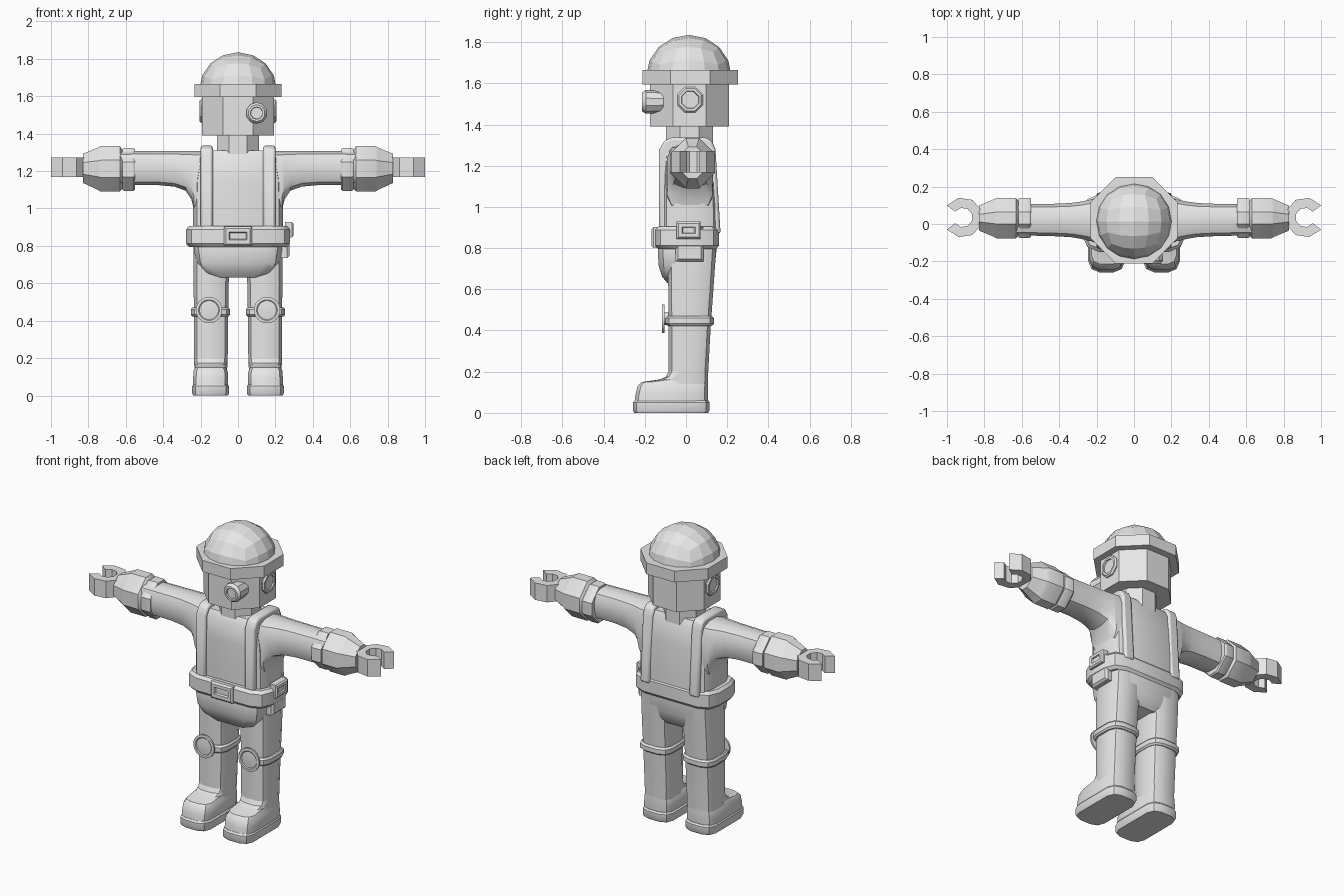
import bpy, bmesh, math
from mathutils import Vector

GREY = bpy.data.materials.new("plain grey")
GREY.diffuse_color = (0.8, 0.8, 0.8, 1)


def finish(name, bm, bevel=0, angle=32):
    bmesh.ops.recalc_face_normals(bm, faces=bm.faces[:])
    me = bpy.data.meshes.new(name)
    bm.to_mesh(me)
    bm.free()
    me.materials.append(GREY)
    ob = bpy.data.objects.new(name, me)
    bpy.context.collection.objects.link(ob)
    if bevel:
        m = ob.modifiers.new("soft edges", 'BEVEL')
        m.width, m.segments, m.limit_method = bevel, 2, 'ANGLE'
    bpy.ops.object.select_all(action='DESELECT')
    ob.select_set(True)
    bpy.context.view_layer.objects.active = ob
    bpy.ops.object.shade_smooth_by_angle(angle=math.radians(angle))
    return ob


def place(axis, t, a, b, s=1):
    """Point at height t on an axis, with a and b on the other two."""
    p = {'x': (t, a, b), 'y': (a, t, b), 'z': (a, b, t)}[axis]
    return (p[0] * s, p[1], p[2])


def skin(name, rings, **kw):
    bm = bmesh.new()
    vs = [[bm.verts.new(p) for p in r] for r in rings]
    n = len(vs[0])
    for lo, hi in zip(vs, vs[1:]):
        for i in range(n):
            j = (i + 1) % n
            bm.faces.new((lo[i], lo[j], hi[j], hi[i]))
    bm.faces.new(vs[0][::-1])
    bm.faces.new(vs[-1])
    return finish(name, bm, **kw)


def loft(name, axis, rows, c=0.5, k=2, s=1, **kw):
    """Rounded rectangles (t, a0, a1, b0, b1) joined along an axis."""
    rings = []
    for t, a0, a1, b0, b1 in rows:
        r = c * min(a1 - a0, b1 - b0) / 2
        ring = []
        for q, (a, b) in enumerate(((a1 - r, b1 - r), (a0 + r, b1 - r),
                                    (a0 + r, b0 + r), (a1 - r, b0 + r))):
            for i in range(k + 1 if c else 1):
                w = math.pi / 2 * (q + i / k)
                ring.append(place(axis, t, a + r * math.cos(w), b + r * math.sin(w), s))
        rings.append(ring)
    return skin(name, rings, **kw)


def turned(name, axis, rows, a, b, n=8, s=1, **kw):
    """Regular polygons (t, flat radius) joined along an axis."""
    rings = []
    for t, r in rows:
        r /= math.cos(math.pi / n)
        rings.append([place(axis, t, a + r * math.cos(w), b + r * math.sin(w), s)
                      for w in (2 * math.pi * (i + .5) / n for i in range(n))])
    return skin(name, rings, **kw)


# Helmet dome: rounded cube grid cut flat at the brim
bm = bmesh.new()
bmesh.ops.create_cube(bm, size=2)
bmesh.ops.subdivide_edges(bm, edges=bm.edges[:], cuts=3, use_grid_fill=True)
for v in bm.verts:
    d = Vector([math.tan(c * math.pi / 4) for c in v.co]).normalized()
    v.co = (d.x * .207, .014 + d.y * .207, 1.635 + d.z * .2)
bmesh.ops.bisect_plane(bm, geom=bm.verts[:] + bm.edges[:] + bm.faces[:],
                       plane_co=(0, 0, 1.64), plane_no=(0, 0, 1), clear_inner=True)
finish("helmet_dome", bm, angle=5)

# Head
turned("helmet_brim", 'z', [(1.595, .232), (1.665, .232)], 0, .02)
turned("head", 'z', [(1.39, .192), (1.62, .192)], 0, .017)
turned("neck", 'z', [(1.27, .113), (1.4, .113)], 0, .017)
turned("eyepiece", 'y', [(-.11, .05), (-.195, .055), (-.213, .043),
                         (-.213, .032), (-.203, .03)], .1, 1.51, n=10)
for s, side in ((1, "right"), (-1, "left")):
    turned(side + "_earpiece", 'x', [(.17, .062), (.198, .062), (.207, .054),
                                     (.207, .042), (.199, .04)], .02, 1.52, s=s)

# Body
loft("torso", 'z', [(.84, -.24, .24, -.115, .155), (1.0, -.24, .24, -.115, .152),
                    (1.15, -.235, .235, -.115, .142), (1.27, -.215, .215, -.11, .13),
                    (1.31, -.18, .18, -.085, .11)], c=.5)
loft("pelvis", 'z', [(.88, -.235, .235, -.125, .15), (.78, -.235, .235, -.137, .147),
                     (.71, -.225, .225, -.132, .14), (.66, -.19, .19, -.115, .13),
                     (.63, -.14, .14, -.09, .11)], c=.6)
loft("belt", 'z', [(.795, -.262, .262, -.135, .147), (.812, -.277, .277, -.15, .16),
                   (.888, -.277, .277, -.15, .16), (.905, -.262, .262, -.135, .147)], c=.6)
loft("buckle", 'y', [(-.13, -.075, .075, .8, .903), (-.157, -.075, .075, .8, .903),
                     (-.167, -.065, .065, .81, .893), (-.167, -.047, .047, .832, .874),
                     (-.156, -.042, .042, .837, .869)], c=0)

# Hip pouch with its clasp
loft("hip_pouch", 'x', [(.2, -.05, .085, .735, .9), (.262, -.05, .085, .735, .9),
                        (.275, -.038, .073, .747, .9)], c=0)
loft("pouch_clasp", 'x', [(.25, -.045, .07, .845, .928), (.288, -.045, .07, .845, .928),
                          (.296, -.037, .062, .853, .92), (.296, -.02, .045, .87, .903),
                          (.288, -.015, .04, .873, .9)], c=0)

STRAP = [(-.132, .87), (-.132, 1.275), (-.105, 1.322), (-.07, 1.336), (.095, 1.336),
         (.125, 1.322), (.143, 1.28), (.168, .87)]

for s, side in ((1, "right"), (-1, "left")):
    # Shoulder strap running over the top from belt to belt
    skin(side + "_strap", [[(s * x, y, z) for y, z in STRAP] for x in (.135, .2)],
         bevel=.012)

    # Arm, flaring into the ribs
    loft(side + "_arm", 'x', [(.15, -.095, .135, .93, 1.308), (.235, -.092, .13, .99, 1.308),
                              (.25, -.088, .127, 1.05, 1.308), (.28, -.08, .12, 1.095, 1.308),
                              (.34, -.07, .112, 1.117, 1.308), (.43, -.065, .108, 1.125, 1.308),
                              (.64, -.06, .106, 1.125, 1.305)], c=.65, s=s)
    loft(side + "_cuff", 'x', [(.552, -.07, .135, 1.1, 1.318), (.56, -.075, .14, 1.093, 1.323),
                               (.608, -.075, .14, 1.093, 1.323), (.618, -.07, .135, 1.1, 1.318)],
         c=.7, k=1, s=s)
    loft(side + "_glove", 'x', [(.615, -.06, .122, 1.108, 1.31), (.632, -.077, .14, 1.09, 1.334),
                                (.735, -.077, .14, 1.09, 1.334), (.75, -.068, .132, 1.1, 1.325),
                                (.83, -.035, .098, 1.137, 1.292)], c=.7, k=1, s=s)

    # Gripping hand: open clamp
    arc = [math.radians(37 + 286 * i / 7) for i in range(8)]
    outline = [(.915 + .107 * math.cos(w), .035 + .107 * math.sin(w)) for w in arc]
    outline += [(.915 + .052 * math.cos(w), .035 + .052 * math.sin(w)) for w in arc[::-1]]
    skin(side + "_hand", [[(s * x, y, z) for x, y in outline] for z in (1.167, 1.272)])

    # Leg and boot
    loft(side + "_leg", 'z', [(.1, .06, .232, -.085, .105), (.2, .055, .235, -.085, .108),
                              (.42, .053, .236, -.085, .12), (.6, .05, .237, -.086, .133),
                              (.8, .03, .237, -.088, .147)], c=.6, s=s)
    loft(side + "_boot", 'z', [(.04, .056, .24, -.25, .105), (.09, .053, .24, -.245, .107),
                               (.13, .055, .238, -.235, .107), (.15, .065, .228, -.215, .106),
                               (.162, .065, .228, -.13, .106), (.175, .058, .234, -.098, .107),
                               (.2, .055, .235, -.085, .108)], c=.6, s=s)
    loft(side + "_sole", 'z', [(0, .053, .24, -.252, .108), (.012, .048, .245, -.258, .115),
                               (.05, .048, .245, -.258, .115), (.06, .055, .238, -.25, .108)],
         c=.6, s=s)

    # Knee band and round pad
    loft(side + "_knee_band", 'z', [(.423, .05, .245, -.09, .125), (.433, .042, .252, -.1, .135),
                                    (.46, .042, .252, -.1, .135), (.47, .05, .245, -.09, .125)],
         c=.6, s=s)
    turned(side + "_knee_pad", 'y', [(-.08, .03), (-.104, .03), (-.105, .07), (-.116, .07),
                                     (-.117, .055), (-.113, .05), (-.117, .008)],
           .155, .457, n=20, s=s)
